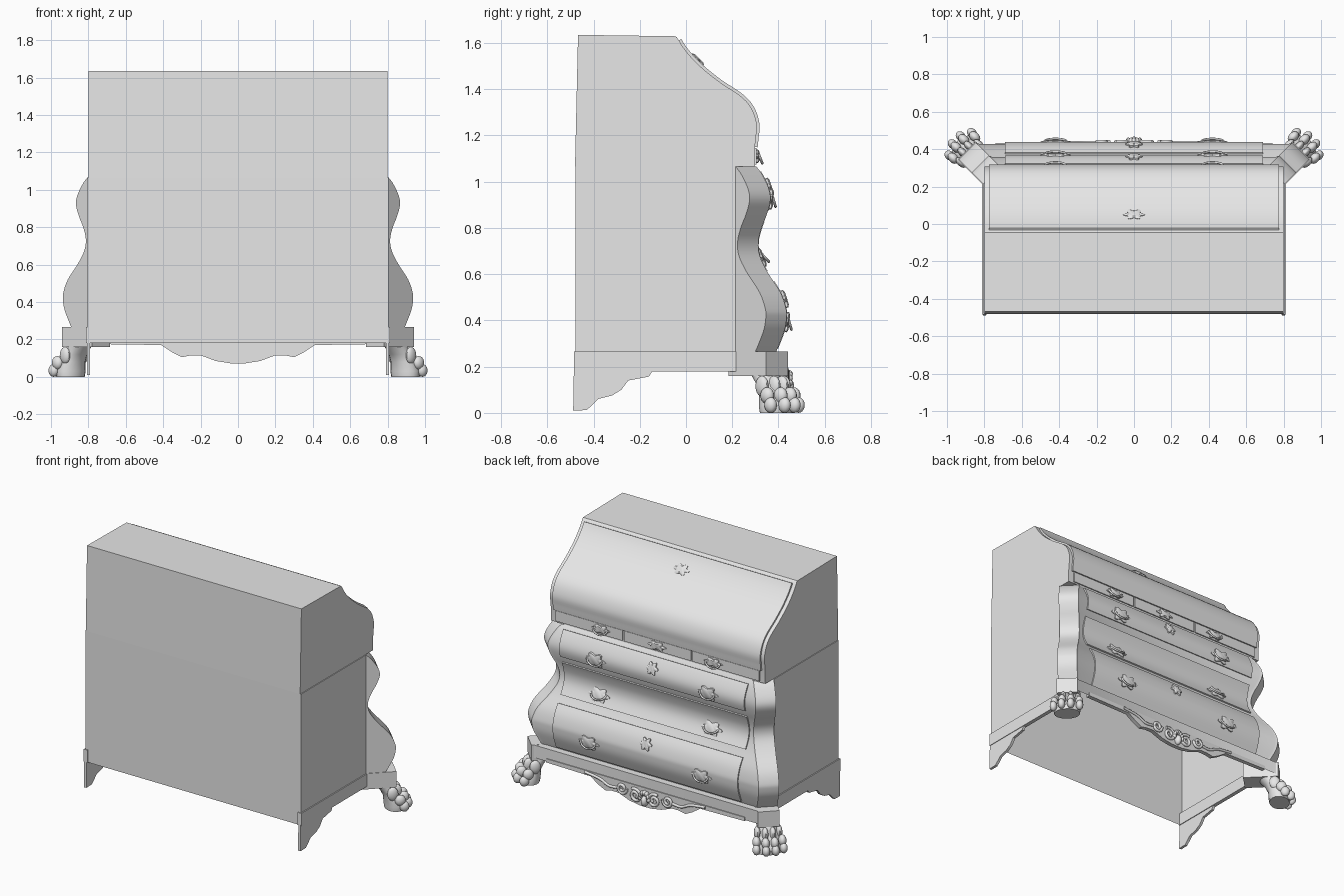
import bpy, bmesh, math
from mathutils import Matrix, Vector

cube = bpy.data.objects.get("Cube")
if cube:
    bpy.data.objects.remove(cube, do_unlink=True)

grey = bpy.data.materials.new("plain grey")
grey.use_nodes = True
grey.diffuse_color = (0.8, 0.8, 0.8, 1)
grey.node_tree.nodes["Principled BSDF"].inputs["Base Color"].default_value = (0.8, 0.8, 0.8, 1)


def finish(name, bm, smooth=True):
    bmesh.ops.recalc_face_normals(bm, faces=bm.faces)
    mesh = bpy.data.meshes.new(name)
    bm.to_mesh(mesh)
    bm.free()
    mesh.materials.append(grey)
    ob = bpy.data.objects.new(name, mesh)
    bpy.context.collection.objects.link(ob)
    if smooth:
        bpy.ops.object.select_all(action='DESELECT')
        ob.select_set(True)
        bpy.context.view_layer.objects.active = ob
        bpy.ops.object.shade_smooth_by_angle(angle=math.radians(35))
    return ob


def spline(pts, steps=4):
    """Smooth curve through the points."""
    p = [Vector(q) for q in pts]
    p = [2 * p[0] - p[1]] + p + [2 * p[-1] - p[-2]]
    out = []
    for a, b, c, d in zip(p, p[1:], p[2:], p[3:]):
        for i in range(steps):
            t = i / steps
            out.append(0.5 * (2 * b + (c - a) * t + (2 * a - 5 * b + 4 * c - d) * t * t
                              + (3 * b - a - 3 * c + d) * t ** 3))
    return out + [p[-2]]


def loft(bm, rings, cap_first=True, cap_last=True):
    rows = [[bm.verts.new(v) for v in r] for r in rings]
    n = len(rows[0])
    for a, b in zip(rows, rows[1:]):
        for i in range(n):
            bm.faces.new((a[i], a[(i + 1) % n], b[(i + 1) % n], b[i]))
    if cap_first:
        bm.faces.new(rows[0])
    if cap_last:
        bm.faces.new(rows[-1])


def prism_x(name, yz, x0, x1):
    bm = bmesh.new()
    loft(bm, [[(x, y, z) for y, z in yz] for x in (x0, x1)])
    return finish(name, bm)


def prism_y(name, xz, y0, y1):
    bm = bmesh.new()
    loft(bm, [[(x, y, z) for x, z in xz] for y in (y0, y1)])
    return finish(name, bm)


def panel(name, pts, x0, x1, thick):
    """Curved board standing proud of a front profile that runs downward."""
    outer = []
    for i, p in enumerate(pts):
        t = (pts[min(i + 1, len(pts) - 1)] - pts[max(i - 1, 0)]).normalized()
        outer.append(p + Vector((-t.y, t.x)) * thick)
    return prism_x(name, outer + [p - Vector((0.004, 0)) for p in reversed(pts)], x0, x1)


# Lower carcass: height and inward shift of the swelling corners
swell = spline([(1.065, .13), (1.03, .105), (.97, .077), (.92, .07), (.86, .085), (.80, .108),
                (.74, .122), (.68, .116), (.61, .083), (.52, .026), (.45, .002), (.41, 0),
                (.36, .008), (.30, .03), (.265, .045)])


def outline(z, t):
    half = [(.805, -.478), (.805, .214), (.936 - t, .345 - t), (.846 - t, .435 - t),
            (.828 - t, .428 - t)]
    return [(x, y, z) for x, y in half] + [(-x, y, z) for x, y in reversed(half)]


bm = bmesh.new()
loft(bm, [outline(z, t) for z, t in swell] + [outline(.265, 0), outline(.18, 0)], cap_last=False)
finish("lower_carcass", bm)
front = [Vector((.428 - t, z)) for z, t in swell]

# Three long drawers following the swelling front
for i, (low, high) in enumerate([(.275, .575), (.595, .845), (.865, 1.045)]):
    panel("drawer_%d" % (i + 1), [p for p in front if low <= p.y <= high], -.69, .69, .009)

# Upper desk case with its curved fall front
ogee = spline([(-.04, 1.625), (0, 1.565), (.06, 1.50), (.147, 1.43), (.234, 1.372),
               (.282, 1.32), (.306, 1.25), (.302, 1.19), (.298, 1.15)])
prism_x("upper_case", [(-.48, 1.065), (-.467, 1.635), (-.045, 1.629)] + ogee + [(.298, 1.065)],
        -.80, .80)
panel("fall_front", ogee[1:], -.775, .775, .012)
upper = [Vector((.298, 1.145)), Vector((.298, 1.11)), Vector((.298, 1.075))]
for name, x0, x1 in (("right", -.76, -.26), ("middle", -.25, .25), ("left", .26, .76)):
    panel("small_drawer_" + name, upper, x0, x1, .008)


def tube(name, pts, radius):
    cu = bpy.data.curves.new(name, 'CURVE')
    cu.dimensions = '3D'
    cu.bevel_depth = radius
    cu.bevel_resolution = 2
    cu.use_fill_caps = True
    sp = cu.splines.new('POLY')
    sp.points.add(len(pts) - 1)
    for q, p in zip(sp.points, pts):
        q.co = (*p, 1)
    cu.materials.append(grey)
    ob = bpy.data.objects.new(name, cu)
    bpy.context.collection.objects.link(ob)
    return ob


def surface(path, z):
    """Placement on a front profile at a height, tilted to its slope."""
    i = min(range(1, len(path) - 1), key=lambda k: abs(path[k].y - z))
    d = path[i - 1] - path[i + 1]
    return Matrix.Translation((0, path[i].x, z)) @ Matrix.Rotation(-math.atan2(d.x, d.y), 4, 'X')


def mount(name, path, x, z, w, h, bail):
    """Lobed metal plate, with a hanging pull where asked."""
    m = Matrix.Translation((x, 0, 0)) @ surface(path, z)
    ring = []
    for k in range(40):
        a = math.tau * k / 40
        r = .82 + .18 * math.cos(6 * a)
        ring.append((w * r * math.cos(a), h * r * math.sin(a)))
    bm = bmesh.new()
    loft(bm, [[m @ Vector((u * f, y, v * f)) for u, v in ring]
              for y, f in ((0, 1), (.014, 1), (.02, .7))])
    finish(name + "_plate", bm)
    if bail:
        arc = [math.pi * k / 12 for k in range(13)]
        tube(name + "_pull", [m @ Vector((.055 * math.cos(a), .016 + .016 * math.sin(a),
                                          .01 - .04 * math.sin(a))) for a in arc], .006)


for z in (.394, .67, .925):
    for side, x in (("right", -.42), ("left", .42)):
        mount("handle_" + side, front, x, z, .08, .05, True)
for z in (.49, .975):
    mount("keyhole", front, 0, z, .045, .045, False)
for x in (-.42, 0, .42):
    mount("small_drawer_mount", upper, x, 1.11, .07, .032, x != 0)
mount("fall_front_mount", ogee, 0, 1.52, .06, .04, False)

# Shaped apron with low carving
edge = [(.74, .20), (.74, .175), (.41, .17), (.35, .13), (.30, .105), (.25, .115),
        (.20, .115), (.12, .085), (.04, .072)]
prism_y("apron", edge + [(-x, z) for x, z in reversed(edge)], .405, .434)


def scroll(cx, cz, r, turn, s):
    pts = []
    for k in range(25):
        a = turn + 4.5 * math.pi * k / 36
        q = r * (1 - .7 * k / 24)
        pts.append((s * (cx + q * math.cos(a)), .44, cz + q * math.sin(a)))
    tube("apron_scroll", pts, .01)


for s in (-1, 1):
    scroll(.07, .135, .045, 1.0, s)
    scroll(.17, .155, .036, 3.0, s)
    tube("apron_vine", [(s * x, .436, z) for x, z in
                        spline([(.2, .15), (.27, .145), (.34, .175), (.45, .19)])], .009)


def ball(bm, centre, size):
    bmesh.ops.create_uvsphere(bm, u_segments=14, v_segments=10, radius=1,
                              matrix=Matrix.Translation(centre) @ Matrix.Diagonal((*size, 1)))


bm = bmesh.new()
for k in range(7):
    a = math.pi * k / 6
    ball(bm, (.032 * math.cos(a), .44, .13 + .04 * math.sin(a)), (.013, .022, .016))
ball(bm, (0, .44, .115), (.022, .028, .035))
finish("apron_shell", bm)

# Diagonal claw feet: local x points outward along the corner
for side, s in (("right", -1), ("left", 1)):
    m = (Matrix.Diagonal((s, 1, 1, 1)) @ Matrix.Translation((.845, .345, 0))
         @ Matrix.Rotation(math.pi / 4, 4, 'Z'))
    bm = bmesh.new()
    loft(bm, [[(u, v, z) for u, v in ((-.16, -.068), (.068, -.068), (.068, .068), (-.16, .068))]
              for z in (.16, .266)])
    bm.transform(m)
    finish("front_foot_block_" + side, bm, False)

    bm = bmesh.new()
    levels = [(.17, -.005, .06, .066), (.12, .03, .052, .066), (.08, .055, .058, .076),
              (.03, .07, .07, .088), (0, .07, .065, .084)]
    loft(bm, [[(c + ru * math.cos(math.tau * k / 20), rv * math.sin(math.tau * k / 20), z)
               for k in range(20)] for z, c, ru, rv in levels])
    for v, u in ((-.085, .09), (-.03, .12), (.03, .12), (.085, .09)):
        ball(bm, (u - .045, v * .8, .115), (.035, .02, .045))
        ball(bm, (u, v * .95, .075), (.034, .025, .036))
        ball(bm, (u + .025, v, .034), (.03, .024, .034))
    bm.transform(m)
    finish("front_claw_foot_" + side, bm)

    # Thin bracket foot at the rear and the side skirt board
    bracket = [(-.488, .01), (-.485, .19), (-.14, .19), (-.16, .157), (-.25, .14), (-.28, .10),
               (-.32, .075), (-.38, .06), (-.41, .03), (-.43, .012)]
    prism_x("rear_bracket_foot_" + side, bracket, s * .79, s * .808)
    prism_x("side_skirt_" + side, [(-.485, .18), (-.485, .265), (.23, .265), (.23, .18)],
            s * .785, s * .812)
